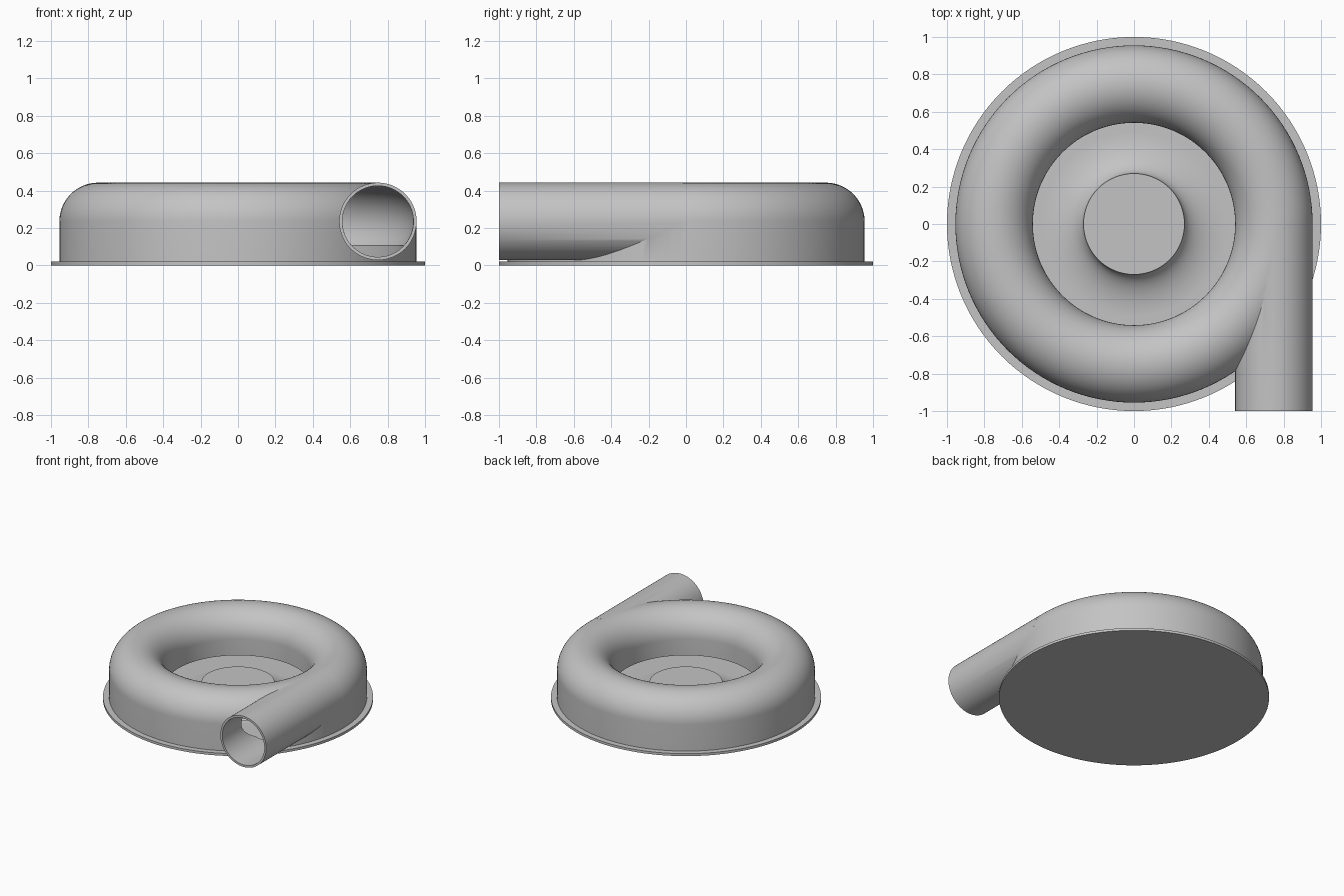
import bpy, bmesh
from math import sin, cos, pi, asin, radians
from mathutils import Matrix, Vector

cube = bpy.data.objects.get("Cube")
if cube:
    bpy.data.objects.remove(cube, do_unlink=True)

STEPS = 128
RING, MID = 0.748, 0.235          # centre of the round channel section
OUTER, BORE = 0.207, 0.19         # channel outside and inside radii
FLOOR, SLOT = 0.02, 0.105         # plate top and height of the radial slot

grey = bpy.data.materials.new("plain grey")
grey.use_nodes = True
color = (0.55, 0.55, 0.55, 1)
grey.diffuse_color = color
grey.node_tree.nodes["Principled BSDF"].inputs["Base Color"].default_value = color


def make_object(name, bm):
    bmesh.ops.remove_doubles(bm, verts=bm.verts, dist=1e-5)
    bmesh.ops.recalc_face_normals(bm, faces=bm.faces)
    mesh = bpy.data.meshes.new(name)
    bm.to_mesh(mesh)
    bm.free()
    obj = bpy.data.objects.new(name, mesh)
    bpy.context.collection.objects.link(obj)
    mesh.materials.append(grey)
    return obj


def lathe(name, profile, closed=True):
    """Revolve an (r, z) profile around the z axis."""
    bm = bmesh.new()
    verts = [bm.verts.new((r, 0, z)) for r, z in profile]
    pairs = list(zip(verts, verts[1:]))
    if closed:
        pairs.append((verts[-1], verts[0]))
    edges = [bm.edges.new(p) for p in pairs]
    bmesh.ops.spin(bm, geom=verts + edges, cent=(0, 0, 0), axis=(0, 0, 1),
                   angle=2 * pi, steps=STEPS, use_merge=False)
    return make_object(name, bm)


def pipe(name, radius, y0, y1):
    """Solid cylinder along y through the channel centre."""
    bm = bmesh.new()
    place = Matrix.Translation((RING, (y0 + y1) / 2, MID)) @ Matrix.Rotation(pi / 2, 4, 'X')
    bmesh.ops.create_cone(bm, cap_ends=True, segments=96, radius1=radius,
                          radius2=radius, depth=y1 - y0, matrix=place)
    return make_object(name, bm)


def arc(radius, start, end, n=40):
    return [(RING + radius * cos(start + (end - start) * i / n),
             MID + radius * sin(start + (end - start) * i / n)) for i in range(n + 1)]


def boolean(target, tool, operation):
    mod = target.modifiers.new(operation.lower(), 'BOOLEAN')
    mod.object, mod.operation, mod.solver = tool, operation, 'EXACT'
    bpy.context.view_layer.objects.active = target
    bpy.ops.object.modifier_apply(modifier=mod.name)
    bpy.data.objects.remove(tool, do_unlink=True)


def smooth(obj):
    bpy.ops.object.select_all(action='DESELECT')
    obj.select_set(True)
    bpy.context.view_layer.objects.active = obj
    bpy.ops.object.shade_smooth_by_angle(angle=radians(30))


# Base plate with the flared hub in its middle
flare = [(0.5 - 0.23 * cos(t), 0.14 - 0.12 * sin(t))
         for t in (pi / 2 * (1 - i / 20) for i in range(21))]
plate = lathe("base_plate_and_hub",
              [(0, 0), (1, 0), (1, FLOOR)] + flare + [(0, 0.14)], closed=False)

# Ring housing: rounded top, straight outer wall, open eye, tangential outlet
housing = lathe("volute_housing",
                [(RING + OUTER, FLOOR)] + arc(OUTER, 0, pi) + [(RING - OUTER, FLOOR)])
boolean(housing, pipe("outlet_pipe", OUTER, -1, -0.02), 'UNION')

# Hollow channel with the radial slot under the inner lip
dip = asin((MID - SLOT) / BORE)
rim = RING + BORE * cos(dip)
cavity = lathe("channel_cutter",
               arc(BORE, -dip, pi + dip) + [(0.5, SLOT), (0.5, 0), (rim, 0)])
boolean(housing, cavity, 'DIFFERENCE')
boolean(housing, pipe("bore_cutter", BORE, -1.05, -0.03), 'DIFFERENCE')

for part in (plate, housing):
    smooth(part)
